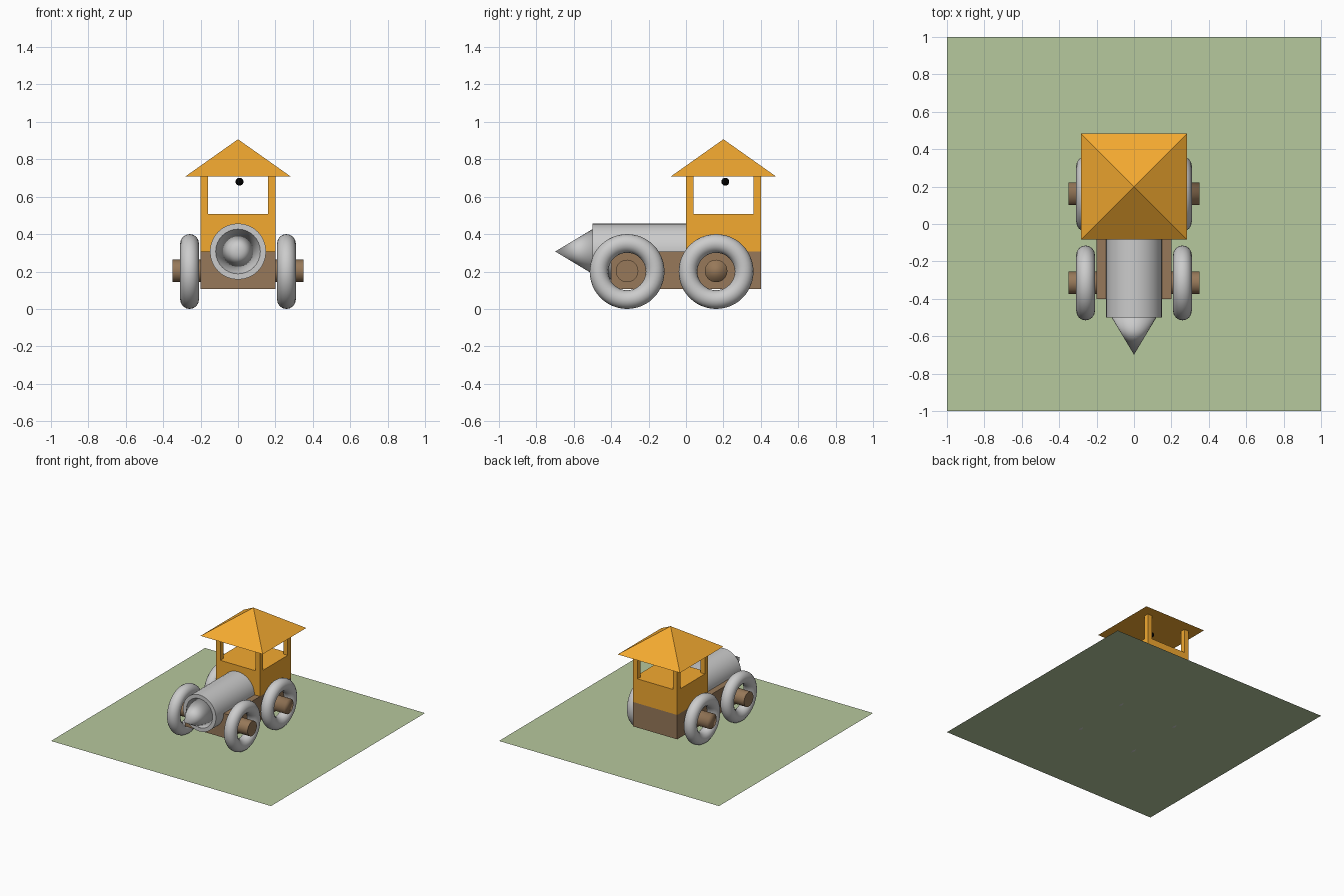
import bpy
from math import pi

if "Cube" in bpy.data.objects:
    bpy.data.objects.remove(bpy.data.objects["Cube"])

HALF = pi / 2


def material(name, rgb):
    m = bpy.data.materials.new(name)
    m.diffuse_color = (*rgb, 1)
    m.use_nodes = True
    m.node_tree.nodes["Principled BSDF"].inputs["Base Color"].default_value = m.diffuse_color
    return m


ORANGE = material("orange_paint", (0.9, 0.40, 0.03))
BROWN = material("brown_wood", (0.31, 0.19, 0.10))
GREEN = material("grass_green", (0.47, 0.58, 0.34))
BLACK = material("black", (0.0, 0.0, 0.0))


def finish(name, mat=None, smooth=None):
    ob = bpy.context.object
    ob.name = name
    if mat:
        ob.data.materials.append(mat)
    if smooth == "all":
        bpy.ops.object.shade_smooth()
    elif smooth == "angle":
        bpy.ops.object.shade_smooth_by_angle()
    return ob


def box(name, lo, hi, mat):
    bpy.ops.mesh.primitive_cube_add(size=1, location=[(a + b) / 2 for a, b in zip(lo, hi)])
    bpy.context.object.scale = [b - a for a, b in zip(lo, hi)]
    bpy.ops.object.transform_apply(location=False, rotation=False, scale=True)
    return finish(name, mat)


# Grass sheet under the engine
bpy.ops.mesh.primitive_plane_add(size=2, location=(0, 0, 0.002))
finish("grass_base", GREEN)

# Chassis and cabin
box("chassis", (-0.2, -0.4, 0.107), (0.2, 0.4, 0.307), BROWN)
box("cabin_body", (-0.2, 0, 0.307), (0.2, 0.4, 0.507), ORANGE)
for i, x in enumerate((-0.2, 0.16)):
    for j, y in enumerate((0, 0.36)):
        box(f"cabin_post_{i}{j}", (x, y, 0.507), (x + 0.04, y + 0.04, 0.707), ORANGE)

# Pyramid roof
bpy.ops.mesh.primitive_cone_add(vertices=4, radius1=0.4, depth=0.2,
                                location=(0, 0.2, 0.807), rotation=(0, 0, pi / 4))
finish("roof", ORANGE)

# Small ball under the roof
bpy.ops.mesh.primitive_uv_sphere_add(radius=0.021, location=(0.008, 0.21, 0.68))
finish("ceiling_ball", BLACK, "all")

# Boiler and nose cone
bpy.ops.mesh.primitive_cylinder_add(vertices=32, radius=0.15, depth=0.5,
                                    location=(0, -0.25, 0.307), rotation=(HALF, 0, 0))
finish("boiler", smooth="angle")
bpy.ops.mesh.primitive_cone_add(vertices=32, radius1=0.12, depth=0.2,
                                location=(0, -0.599, 0.307), rotation=(HALF, 0, 0))
finish("nose_cone", smooth="all")

# Axles and wheels
for label, y, shade in (("front", -0.315, "angle"), ("rear", 0.161, "all")):
    bpy.ops.mesh.primitive_cylinder_add(vertices=32, radius=0.06, depth=0.7,
                                        location=(0, y, 0.203), rotation=(0, HALF, 0))
    finish(f"{label}_axle", BROWN, shade)
    for side, x in (("left", -0.259), ("right", 0.259)):
        bpy.ops.mesh.primitive_torus_add(major_radius=0.15, minor_radius=0.05,
                                         major_segments=48, minor_segments=16,
                                         location=(x, y, 0.2), rotation=(0, HALF, 0))
        finish(f"{label}_{side}_wheel", smooth="all")
